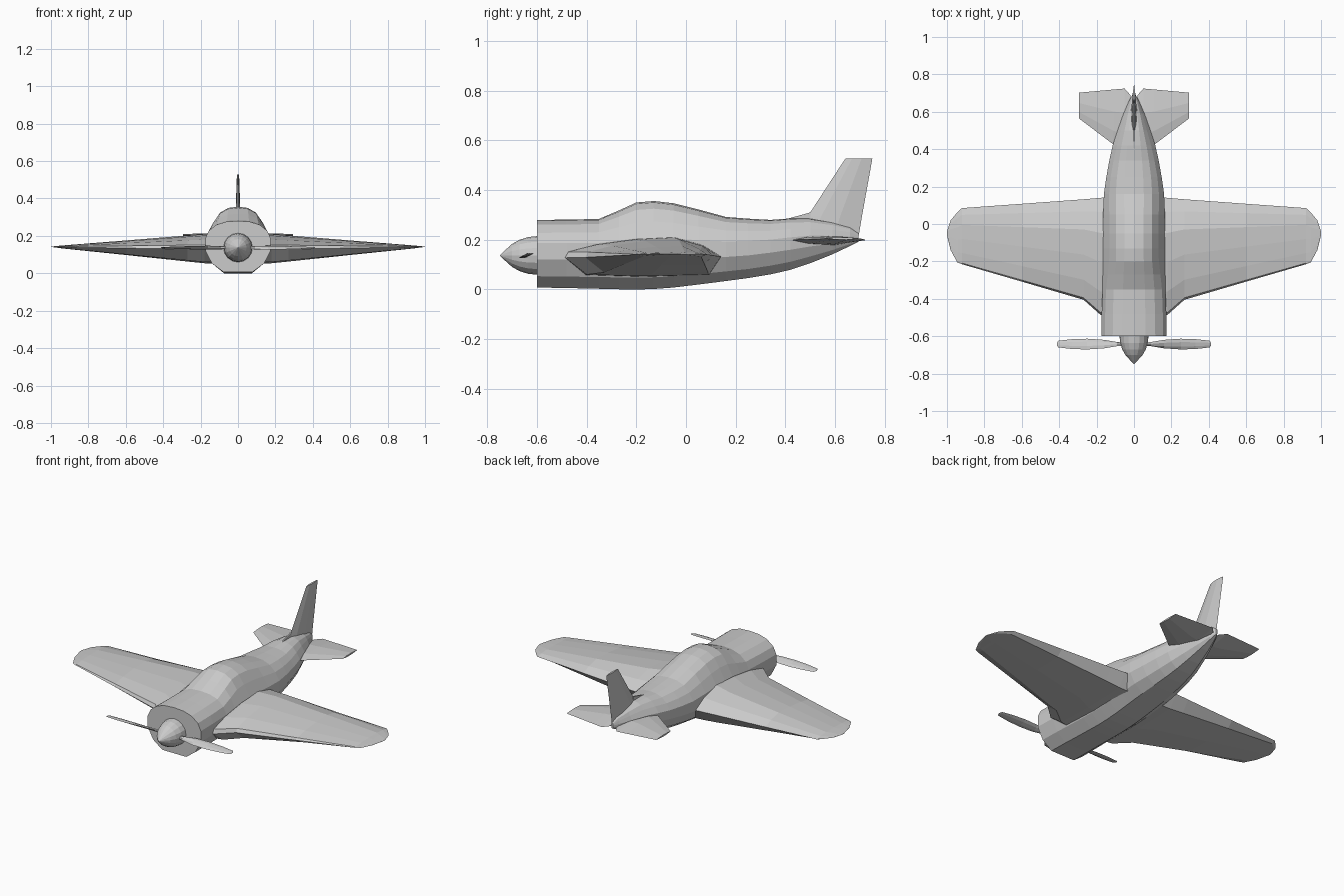
import bpy, bmesh, math
from mathutils import Matrix


def loft(name, rings, mirror=False):
    """Skin a list of equal-length closed rings and cap both ends."""
    bm = bmesh.new()
    loops = [[bm.verts.new(p) for p in r] for r in rings]
    n = len(loops[0])
    for a, b in zip(loops, loops[1:]):
        for i in range(n):
            j = (i + 1) % n
            bm.faces.new((a[i], a[j], b[j], b[i]))
    bm.faces.new(loops[0])
    bm.faces.new(loops[-1])
    bmesh.ops.remove_doubles(bm, verts=bm.verts, dist=0.0005)
    bmesh.ops.recalc_face_normals(bm, faces=bm.faces)
    me = bpy.data.meshes.new(name)
    bm.to_mesh(me)
    bm.free()
    ob = bpy.data.objects.new(name, me)
    bpy.context.collection.objects.link(ob)
    if mirror:
        ob.modifiers.new("mirror", 'MIRROR')
    return ob


# Fuselage: y, bottom, widest height, top, half width, upper pinch
stations = [
    (-0.60, 0.008, 0.15, 0.280, 0.175, 1.0),
    (-0.48, 0.006, 0.15, 0.281, 0.173, 1.0),
    (-0.35, 0.003, 0.15, 0.284, 0.168, 1.0),
    (-0.27, 0.001, 0.15, 0.318, 0.167, 0.95),
    (-0.20, 0.000, 0.15, 0.350, 0.166, 0.90),
    (-0.13, 0.002, 0.15, 0.356, 0.166, 0.88),
    (-0.05, 0.008, 0.15, 0.347, 0.166, 0.88),
    (0.05, 0.020, 0.15, 0.322, 0.165, 0.90),
    (0.16, 0.034, 0.155, 0.292, 0.161, 0.93),
    (0.25, 0.046, 0.16, 0.285, 0.148, 0.95),
    (0.34, 0.061, 0.17, 0.280, 0.132, 0.93),
    (0.42, 0.079, 0.18, 0.286, 0.114, 0.90),
    (0.50, 0.106, 0.19, 0.285, 0.088, 0.88),
    (0.59, 0.142, 0.195, 0.270, 0.056, 0.88),
    (0.66, 0.175, 0.20, 0.250, 0.026, 0.9),
    (0.695, 0.193, 0.205, 0.225, 0.006, 1.0),
]
lower = [(0.0, -1), (0.45, -1), (0.8, -0.68), (1.0, -0.2)]
upper = [(1.0, 0.28), (0.89, 0.6), (0.65, 0.85), (0.35, 0.97), (0, 1)]


def section(y, bot, mid, top, w, pinch):
    half = [(w * u, mid + v * (mid - bot)) for u, v in lower]
    for k, (u, v) in enumerate(upper):
        half.append((w * u * (pinch if k else 1), mid + v * (top - mid)))
    return [(x, y, z) for x, z in half] + [(-x, y, z) for x, z in half[-2:0:-1]]


loft("fuselage", [section(*s) for s in stations])

# Wings: chord fraction and height of the airfoil outline
airfoil = [(0, -0.015), (0.02, 0.01), (0.2, 0.04), (0.45, 0.062), (0.70, 0.07),
           (0.88, 0.038), (1, -0.01), (0.92, -0.085), (0.5, -0.092), (0.14, -0.085)]


def wing_ring(x, front, back, scale):
    return [(x, front + (back - front) * u, 0.142 + v * scale) for u, v in airfoil]


loft("wing", [wing_ring(*s) for s in [
    (0.09, -0.50, 0.145, 1.0), (0.18, -0.485, 0.14, 0.96), (0.27, -0.405, 0.132, 0.86),
    (0.60, -0.308, 0.108, 0.48), (0.92, -0.215, 0.085, 0.12), (0.945, -0.205, 0.062, 0.09),
    (0.98, -0.14, 0.02, 0.04), (1.0, -0.06, -0.04, 0.01)]], mirror=True)

# Tailplane: thin lens-shaped sections
lens = [(0, 0), (0.25, 0.8), (0.6, 1), (1, 0.1), (0.6, -1), (0.25, -0.8)]
tail = [(0.02, 0.40, 0.690, 0.018, 0.197), (0.05, 0.40, 0.724, 0.018, 0.197),
        (0.11, 0.425, 0.719, 0.016, 0.199), (0.295, 0.565, 0.702, 0.005, 0.205)]
loft("tailplane", [[(x, f + (b - f) * u, z + v * t) for u, v in lens]
                   for x, f, b, t, z in tail], mirror=True)

# Fin
fin = [(0.20, 0.44, 0.692, 0.017), (0.295, 0.49, 0.708, 0.014), (0.528, 0.642, 0.75, 0.006)]
loft("tail_fin", [[(v * t, f + (b - f) * u, z) for u, v in lens] for z, f, b, t in fin])
loft("fin_root_fillet", [[(-0.004, y, 0.26), (0.004, y, 0.26), (0.004, y, z), (-0.004, y, z)]
                         for y, z in [(0.40, 0.283), (0.45, 0.296), (0.50, 0.31)]])

# Spinner
SIDES, HUB_Z = 16, 0.137
loft("spinner", [[(r * math.cos(2 * math.pi * i / SIDES), y,
                   HUB_Z + r * math.sin(2 * math.pi * i / SIDES)) for i in range(SIDES)]
                 for y, r in [(-0.595, 0.078), (-0.635, 0.074), (-0.67, 0.063),
                              (-0.70, 0.046), (-0.73, 0.019), (-0.75, 0.0001)]])

# Propeller blades: twisted thin sections, the second turned half a revolution
blade = [(0.04, 0.008, 0.007, 40), (0.09, 0.013, 0.007, 32), (0.16, 0.025, 0.006, 25),
         (0.25, 0.03, 0.005, 17), (0.33, 0.027, 0.004, 13), (0.405, 0.018, 0.002, 10),
         (0.411, 0.008, 0.001, 10)]
for side, turn in (("right", 0), ("left", math.pi)):
    rings = []
    for x, c, t, deg in blade:
        s, k = math.sin(math.radians(deg)), math.cos(math.radians(deg))
        rings.append([(x, u * c * k - v * t * s, u * c * s + v * t * k)
                      for u, v in ((-1, 0), (-0.4, 1), (0.4, 1), (1, 0), (0.4, -1), (-0.4, -1))])
    ob = loft("propeller_blade_" + side, rings)
    ob.data.transform(Matrix.Translation((0, -0.642, HUB_Z)) @ Matrix.Rotation(turn, 4, 'Y'))
